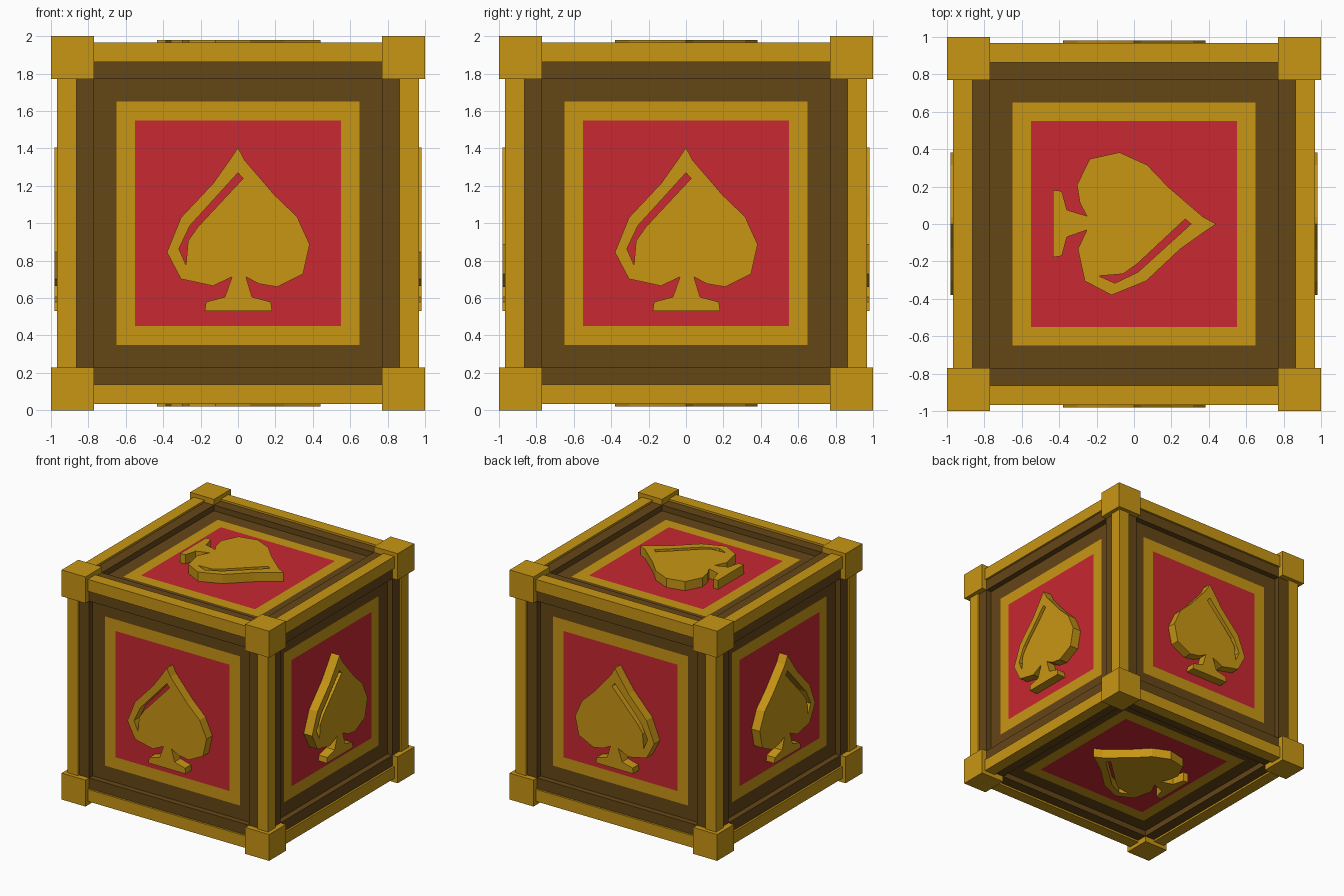
import bpy, bmesh
from itertools import product
from mathutils import Matrix, Vector

if "Cube" in bpy.data.objects:
    bpy.data.objects.remove(bpy.data.objects["Cube"])


def material(name, rgb):
    m = bpy.data.materials.new(name)
    m.diffuse_color = (*rgb, 1)
    m.use_nodes = True
    m.node_tree.nodes["Principled BSDF"].inputs["Base Color"].default_value = m.diffuse_color
    return m


GOLD = material("gold", (0.578, 0.305, 0.007))
BROWN = material("brown", (0.127, 0.061, 0.008))
RED = material("red", (0.578, 0.021, 0.032))
CENTRE = Vector((0, 0, 1))


def finish(bm, name, mats):
    bmesh.ops.recalc_face_normals(bm, faces=bm.faces)
    me = bpy.data.meshes.new(name)
    bm.to_mesh(me)
    bm.free()
    for m in mats:
        me.materials.append(m)
    ob = bpy.data.objects.new(name, me)
    ob.location = CENTRE
    bpy.context.collection.objects.link(ob)
    return ob


def add_box(bm, centre, size):
    mat = Matrix.Translation(centre) @ Matrix.Diagonal((*size, 1))
    return bmesh.ops.create_cube(bm, size=1, matrix=mat)


def edge_bars(name, lo, hi, mat):
    """Twelve square bars along the cube edges, cross-section lo..hi."""
    bm = bmesh.new()
    for axis in range(3):
        for a, b in product((-1, 1), repeat=2):
            c, s = [0, 0, 0], [hi - lo] * 3
            c[(axis + 1) % 3] = a * (lo + hi) / 2
            c[(axis + 2) % 3] = b * (lo + hi) / 2
            s[axis] = 1.56
            add_box(bm, c, s)
    return finish(bm, name, [mat])


# Core block: each side has a brown border, gold frame and red panel
PANEL = 0.9
bm = bmesh.new()
add_box(bm, (0, 0, 0), (2 * PANEL,) * 3)
sides = list(bm.faces)
for width, index in ((0.25, 1), (0.10, 2)):
    bmesh.ops.inset_individual(bm, faces=sides, thickness=width, use_even_offset=True)
    for f in sides:
        f.material_index = index
finish(bm, "panel_block", [BROWN, GOLD, RED])

# Stepped frame
edge_bars("inner_frame", 0.77, 0.95, BROWN)
edge_bars("outer_frame", 0.863, 0.967, GOLD)

# Corner blocks
bm = bmesh.new()
for signs in product((-1, 1), repeat=3):
    add_box(bm, Vector(signs) * 0.885, (0.23,) * 3)
finish(bm, "corner_blocks", [GOLD])

# Spade outline and the slot cut through it (across, up)
OUTLINE = [(0, .405), (.037, .335), (.198, .148), (.316, .035), (.383, -.113),
           (.348, -.271), (.209, -.34), (.112, -.324), (.043, -.287),
           (.075, -.394), (.176, -.421), (.182, -.469), (-.178, -.469),
           (-.171, -.421), (-.07, -.394), (-.032, -.287), (-.134, -.335),
           (-.305, -.298), (-.38, -.155), (-.305, .03), (-.134, .212), (-.043, .34)]
SLOT = [(0, .27), (.027, .239), (-.214, -.019), (-.267, -.094),
        (-.278, -.223), (-.316, -.137), (-.257, -.013)]


def spade(name, across, up, out, shift=0):
    across, up, out = Vector(across), Vector(up), Vector(out)
    bm = bmesh.new()
    edges = []
    for loop in (OUTLINE, SLOT):
        vs = [bm.verts.new(across * u + up * (v + shift) + out * (PANEL - 0.005))
              for u, v in loop]
        edges += [bm.edges.new((vs[i - 1], vs[i])) for i in range(len(vs))]
    bmesh.ops.triangle_fill(bm, edges=edges, use_beauty=True, normal=out)
    ext = bmesh.ops.extrude_face_region(bm, geom=list(bm.faces), use_keep_orig=True)
    moved = [g for g in ext["geom"] if isinstance(g, bmesh.types.BMVert)]
    bmesh.ops.translate(bm, verts=moved, vec=out * (0.985 - PANEL))
    finish(bm, name, [GOLD])


# Opposite sides mirror each other
X, Y, Z = (1, 0, 0), (0, 1, 0), (0, 0, 1)
spade("front_spade", X, Z, (0, -1, 0))
spade("back_spade", X, Z, Y)
spade("right_spade", Y, Z, X)
spade("left_spade", Y, Z, (-1, 0, 0))
spade("top_spade", Y, X, Z, 0.035)
spade("bottom_spade", Y, X, (0, 0, -1), 0.035)
